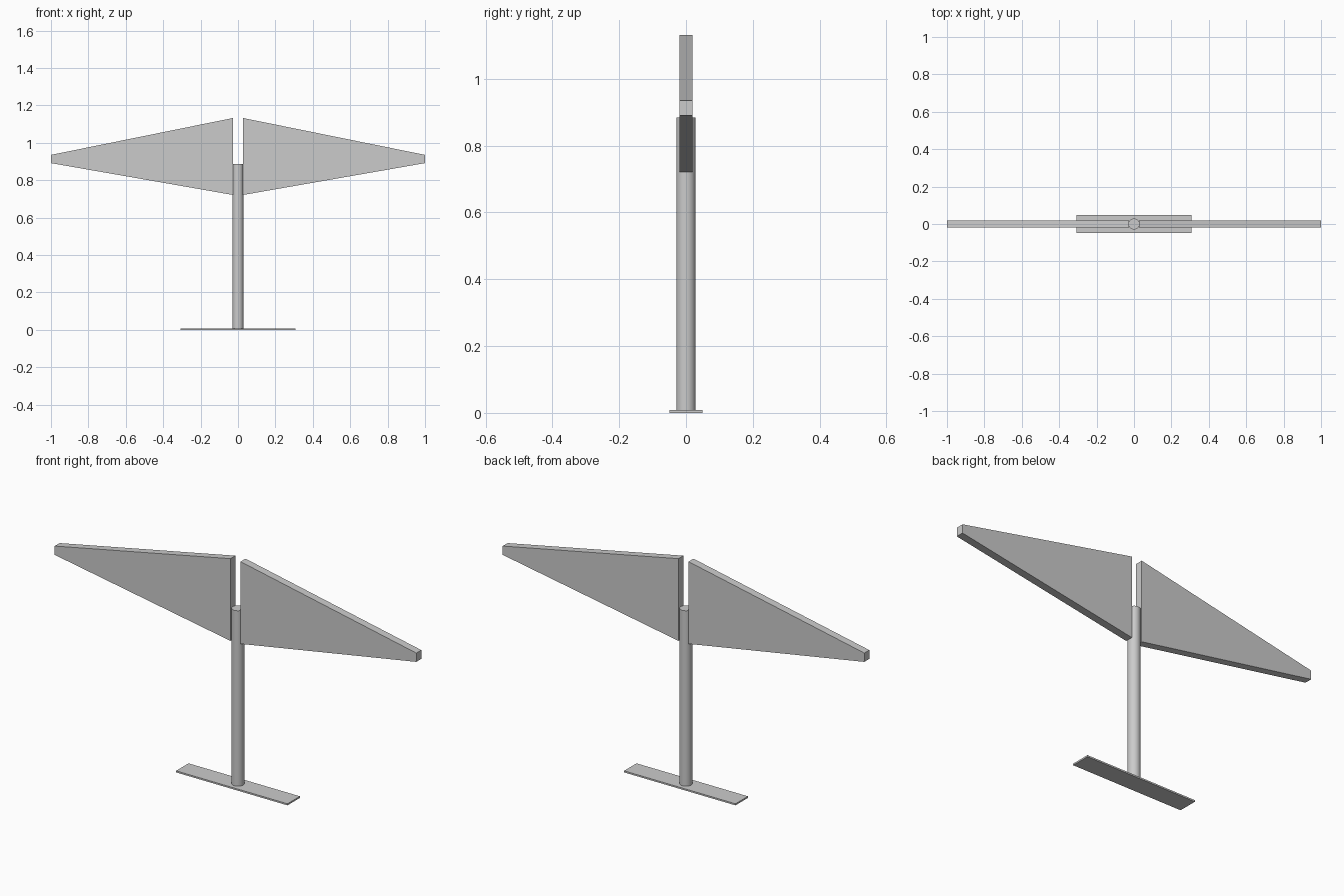
import bpy
import bmesh

cube = bpy.data.objects.get("Cube")
if cube:
    bpy.data.objects.remove(cube, do_unlink=True)

grey = bpy.data.materials.new("light_grey")
grey.use_nodes = True
GREY = (0.6, 0.6, 0.6, 1)
grey.diffuse_color = GREY
for node in grey.node_tree.nodes:
    if node.type == 'BSDF_PRINCIPLED':
        node.inputs["Base Color"].default_value = GREY


def slab(name, outline, half):
    """Extrude an x-z outline along y, centred on y = 0."""
    bm = bmesh.new()
    face = bm.faces.new([bm.verts.new((x, -half, z)) for x, z in outline])
    ext = bmesh.ops.extrude_face_region(bm, geom=[face])
    moved = [v for v in ext["geom"] if isinstance(v, bmesh.types.BMVert)]
    bmesh.ops.translate(bm, verts=moved, vec=(0, 2 * half, 0))
    bmesh.ops.recalc_face_normals(bm, faces=bm.faces)
    mesh = bpy.data.meshes.new(name)
    bm.to_mesh(mesh)
    bm.free()
    mesh.materials.append(grey)
    obj = bpy.data.objects.new(name, mesh)
    bpy.context.collection.objects.link(obj)
    return obj


# Base plate
slab("base_plate", [(-0.308, 0), (0.308, 0), (0.308, 0.008), (-0.308, 0.008)], 0.049)

# Tapered panels, one each side of the post
for name, side in (("left_panel", 1), ("right_panel", -1)):
    outline = [(0.028, 0.721), (1, 0.891), (1, 0.935), (0.028, 1.132)]
    slab(name, [(side * x, z) for x, z in outline], 0.0195)

# Round post
height = 0.885
bpy.ops.mesh.primitive_cylinder_add(vertices=32, radius=0.029, depth=height,
                                    location=(0, 0, height / 2))
post = bpy.context.object
post.name = "post"
post.data.materials.append(grey)
bpy.ops.object.shade_smooth_by_angle()
